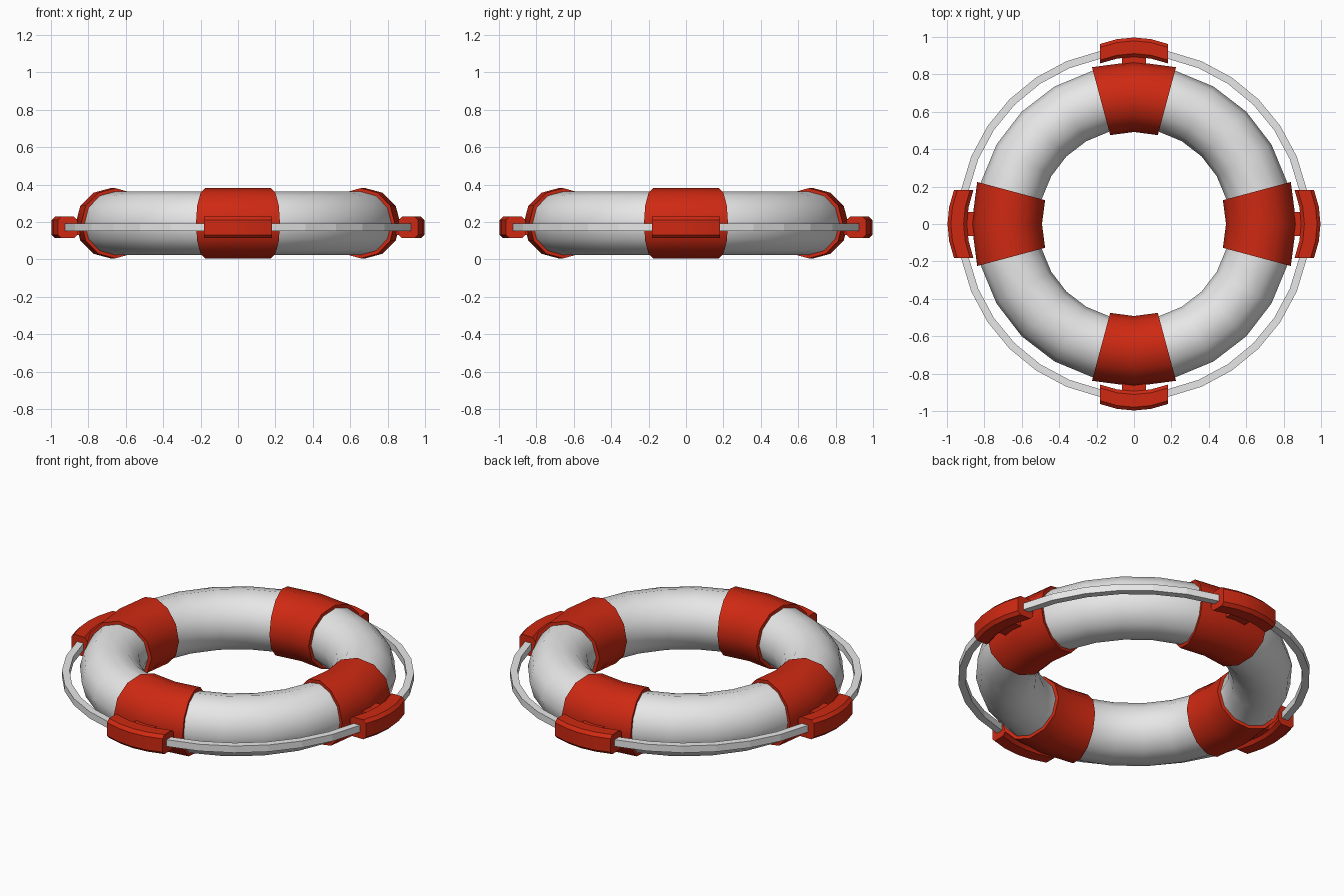
import bpy, bmesh, math
from mathutils import Vector, Matrix

if "Cube" in bpy.data.objects:
    bpy.data.objects.remove(bpy.data.objects["Cube"])


def material(name, rgb):
    m = bpy.data.materials.new(name)
    m.diffuse_color = (*rgb, 1)
    m.use_nodes = True
    m.node_tree.nodes["Principled BSDF"].inputs["Base Color"].default_value = m.diffuse_color
    return m


WHITE = material("off_white", (0.8, 0.8, 0.8))
RED = material("signal_red", (0.62, 0.022, 0.006))


def sweep(name, rings, mat, closed=False, smooth=None):
    """Skin a list of equal-sized point rings; cap the ends when open."""
    bm = bmesh.new()
    vs = [[bm.verts.new(p) for p in ring] for ring in rings]
    n, k = len(vs), len(vs[0])
    for i in range(n if closed else n - 1):
        a, b = vs[i], vs[(i + 1) % n]
        for j in range(k):
            q = (j + 1) % k
            bm.faces.new((a[j], a[q], b[q], b[j]))
    if not closed:
        bm.faces.new(vs[0])
        bm.faces.new(vs[-1])
    bmesh.ops.recalc_face_normals(bm, faces=bm.faces)
    me = bpy.data.meshes.new(name)
    bm.to_mesh(me)
    bm.free()
    me.materials.append(mat)
    ob = bpy.data.objects.new(name, me)
    bpy.context.collection.objects.link(ob)
    if smooth:
        bpy.ops.object.select_all(action='DESELECT')
        ob.select_set(True)
        bpy.context.view_layer.objects.active = ob
        bpy.ops.object.shade_smooth_by_angle(angle=math.radians(smooth))
    return ob


def circle(r, n):
    return [(r * math.cos(2 * math.pi * i / n), r * math.sin(2 * math.pi * i / n))
            for i in range(n)]


def revolve(section, major, z, degs):
    """Place a (radial, height) section at each angle round the z axis."""
    return [[Vector(((major + r) * math.cos(math.radians(d)),
                     (major + r) * math.sin(math.radians(d)), z + h))
             for r, h in section] for d in degs]


ZC, ZR = 0.193, 0.171

# floating ring
sweep("float_ring", revolve(circle(0.169, 12), 0.68, ZC, range(0, 360, 15)),
      WHITE, closed=True, smooth=40)

# grab rope, square in section
s = 0.02
sweep("grab_rope", revolve([(-s, -s), (s, -s), (s, s), (-s, s)], 0.922, ZR,
                           [i * 360 / 32 for i in range(32)]), WHITE, closed=True)

# chamfered section of the rope clips
w, h, c = 0.052, 0.0575, 0.018
clip_section = [(w, -h + c), (w, h - c), (w - c, h), (-w + c, h),
                (-w, h - c), (-w, -h + c), (-w + c, -h), (w - c, -h)]

for i, side in enumerate(("right", "back", "left", "front")):
    a = 90 * i
    turn = Matrix.Rotation(math.radians(a), 4, 'Z')
    # wrapped band
    sweep(f"band_{side}", revolve(circle(0.188, 12), 0.68, ZC, (a - 15, a, a + 15)),
          RED, smooth=40)
    # bowed rope clip with square-cut ends
    rings = [[turn @ Vector((0.945 - 0.034 * (t / 0.18) ** 2 + r, t, ZR + z))
              for r, z in clip_section] for t in (-0.181, -0.09, 0, 0.09, 0.181)]
    sweep(f"rope_clip_{side}", rings, RED, smooth=25)
    # short tab joining clip to band
    tab = [[turn @ Vector((x, y, ZR + z)) for y, z in
            ((-0.065, -0.04), (0.065, -0.04), (0.065, 0.04), (-0.065, 0.04))]
           for x in (0.82, 0.91)]
    sweep(f"clip_tab_{side}", tab, RED)
